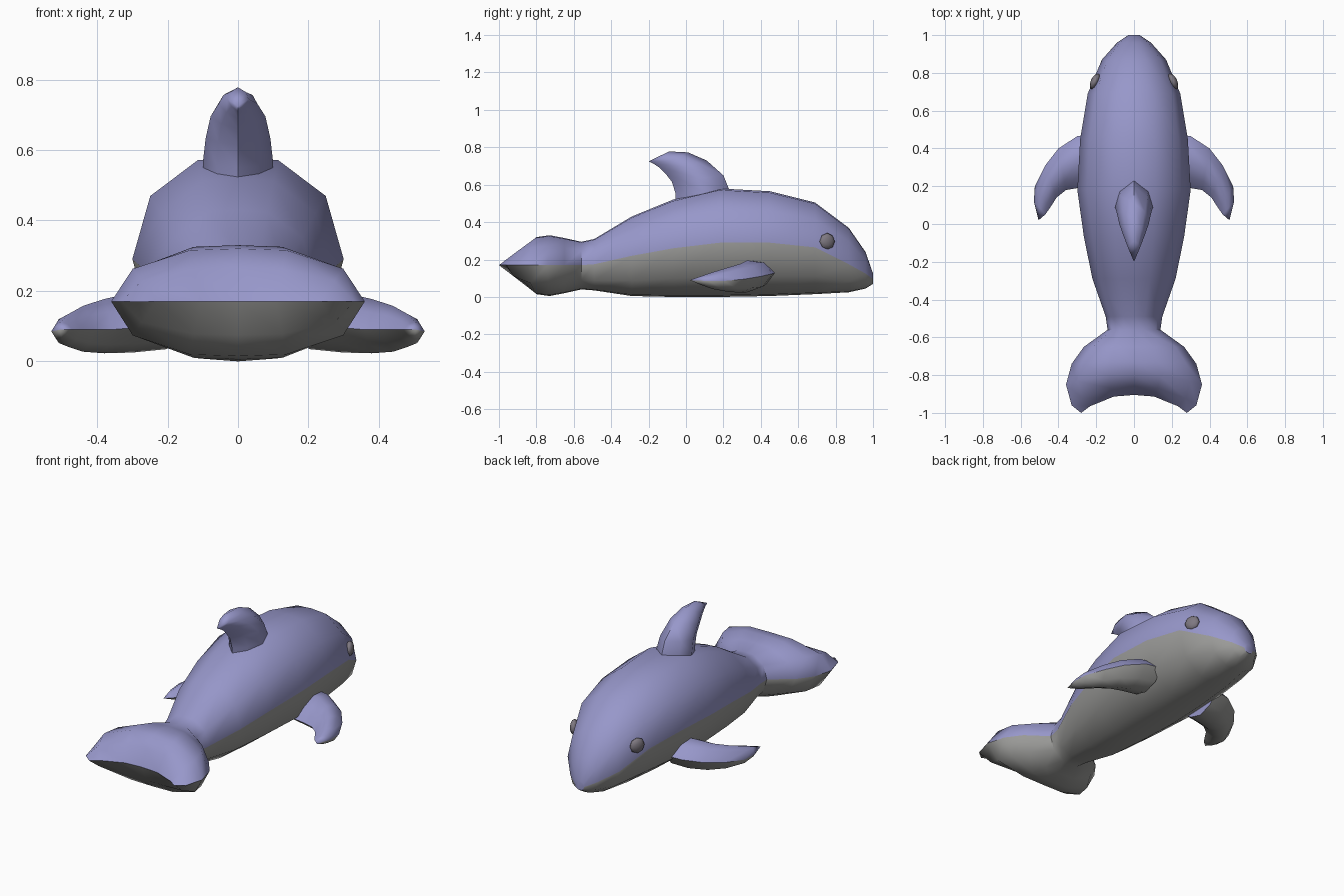
import bpy, bmesh, math
from mathutils import Vector, Matrix

cube = bpy.data.objects.get("Cube")
if cube:
    bpy.data.objects.remove(cube, do_unlink=True)


def material(name, rgb):
    m = bpy.data.materials.new(name)
    m.use_nodes = True
    m.diffuse_color = (*rgb, 1)
    m.node_tree.nodes["Principled BSDF"].inputs["Base Color"].default_value = (*rgb, 1)
    return m


SKIN = material("lavender skin", (0.31, 0.31, 0.59))
BELLY = material("grey belly", (0.32, 0.32, 0.31))
EYE = material("eye grey", (0.21, 0.19, 0.22))


def finish(name, bm, mats, sharp):
    bmesh.ops.recalc_face_normals(bm, faces=bm.faces[:])
    mesh = bpy.data.meshes.new(name)
    bm.to_mesh(mesh)
    bm.free()
    for m in mats:
        mesh.materials.append(m)
    mesh.shade_smooth()
    mesh.set_sharp_from_angle(angle=math.radians(sharp))
    obj = bpy.data.objects.new(name, mesh)
    bpy.context.collection.objects.link(obj)
    return obj


def loft(name, rings, upper, mats, sharp=50):
    """Skin matching rings; segments not in `upper` take the second material."""
    bm = bmesh.new()
    loops = [[bm.verts.new(p) for p in ring] for ring in rings]
    n = len(loops[0])
    for a, b in zip(loops, loops[1:]):
        for i in range(n):
            j = (i + 1) % n
            f = bm.faces.new((a[i], a[j], b[j], b[i]))
            f.material_index = 0 if i in upper else 1
    bm.faces.new(loops[0])
    bmesh.ops.remove_doubles(bm, verts=bm.verts[:], dist=0.0005)
    return finish(name, bm, mats, sharp)


# Body and tail flukes: y, top, colour line, bottom, half width, backward sweep of the edges
HALF = [(0, 1), (0.38, 0.97), (0.83, 0.62), (1, 0), (0.83, -0.62), (0.38, -0.97), (0, -1)]
SECTION = HALF + [(-x, z) for x, z in HALF[-2:0:-1]]
STATIONS = [
    (1.0, 0.125, 0.095, 0.07, 0.03, 0),
    (0.96, 0.24, 0.125, 0.045, 0.09, 0),
    (0.87, 0.37, 0.175, 0.025, 0.17, 0),
    (0.69, 0.505, 0.265, 0.015, 0.245, 0),
    (0.45, 0.565, 0.29, 0.005, 0.285, 0),
    (0.18, 0.58, 0.29, 0, 0.30, 0),
    (-0.07, 0.52, 0.26, 0, 0.265, 0),
    (-0.29, 0.43, 0.22, 0.005, 0.22, 0),
    (-0.49, 0.31, 0.175, 0.035, 0.15, 0),
    (-0.56, 0.295, 0.17, 0.04, 0.14, 0),
    (-0.65, 0.315, 0.17, 0.02, 0.265, 0),
    (-0.73, 0.33, 0.17, 0.005, 0.33, 0.01),
    (-0.80, 0.32, 0.17, 0.015, 0.36, 0.05),
    (-0.86, 0.265, 0.17, 0.075, 0.33, 0.10),
    (-0.905, 0.17, 0.17, 0.17, 0.28, 0.095),
]


def body_ring(y, top, mid, bottom, width, sweep):
    return [(x * width, y - sweep * abs(x) ** 2.5,
             mid + z * ((top - mid) if z > 0 else (mid - bottom))) for x, z in SECTION]


loft("body", [body_ring(*s) for s in STATIONS], {0, 1, 2, 9, 10, 11}, [SKIN, BELLY])


# Fins share one blade section: fraction along the chord, share of the thickness
BLADE = [(0, 0), (0.2, 0.75), (0.5, 1), (0.8, 0.6), (1, 0), (0.8, -0.6), (0.5, -1), (0.2, -0.75)]


def blade_ring(lead, trail, thick, axis):
    lead, trail = Vector(lead), Vector(trail)
    return [lead.lerp(trail, f) + axis * (thick * t) for f, t in BLADE]


# Dorsal fin: leading y, z, trailing y, z, half thickness
DORSAL = [
    (0.24, 0.50, -0.055, 0.46, 0.10),
    (0.23, 0.575, -0.055, 0.55, 0.10),
    (0.20, 0.65, -0.075, 0.615, 0.092),
    (0.11, 0.73, -0.11, 0.66, 0.078),
    (0.01, 0.773, -0.14, 0.69, 0.055),
    (-0.09, 0.778, -0.17, 0.71, 0.03),
    (-0.20, 0.725, -0.20, 0.725, 0),
]
loft("dorsal_fin", [blade_ring((0, a, b), (0, c, d), t, Vector((1, 0, 0)))
                    for a, b, c, d, t in DORSAL], range(8), [SKIN], 60)

# Flippers: leading point, trailing point, half thickness
FLIPPER = [
    ((0.20, 0.48, 0.13), (0.20, 0.20, 0.10), 0.08),
    ((0.30, 0.465, 0.125), (0.30, 0.19, 0.095), 0.085),
    ((0.40, 0.40, 0.11), (0.36, 0.18, 0.09), 0.077),
    ((0.47, 0.31, 0.095), (0.41, 0.14, 0.09), 0.065),
    ((0.525, 0.20, 0.085), (0.445, 0.085, 0.09), 0.045),
    ((0.53, 0.12, 0.085), (0.47, 0.05, 0.09), 0.025),
    ((0.505, 0.02, 0.09), (0.505, 0.02, 0.09), 0),
]

for side, s in (("left", 1), ("right", -1)):
    rings = [[(s * p.x, p.y, p.z) for p in blade_ring(a, b, t, Vector((0, 0, 1)))]
             for a, b, t in FLIPPER]
    loft(side + "_flipper", rings, range(4), [SKIN, BELLY], 60)

    # Flattened eye lying against the cheek
    bm = bmesh.new()
    place = (Matrix.Translation((s * 0.207, 0.755, 0.297))
             @ Matrix.Rotation(s * math.radians(25), 4, "Z")
             @ Matrix.Diagonal((0.022, 0.045, 0.045, 1))
             @ Matrix.Rotation(math.radians(90), 4, "Y"))
    bmesh.ops.create_uvsphere(bm, u_segments=8, v_segments=6, radius=1, matrix=place)
    finish(side + "_eye", bm, [EYE], 60)
